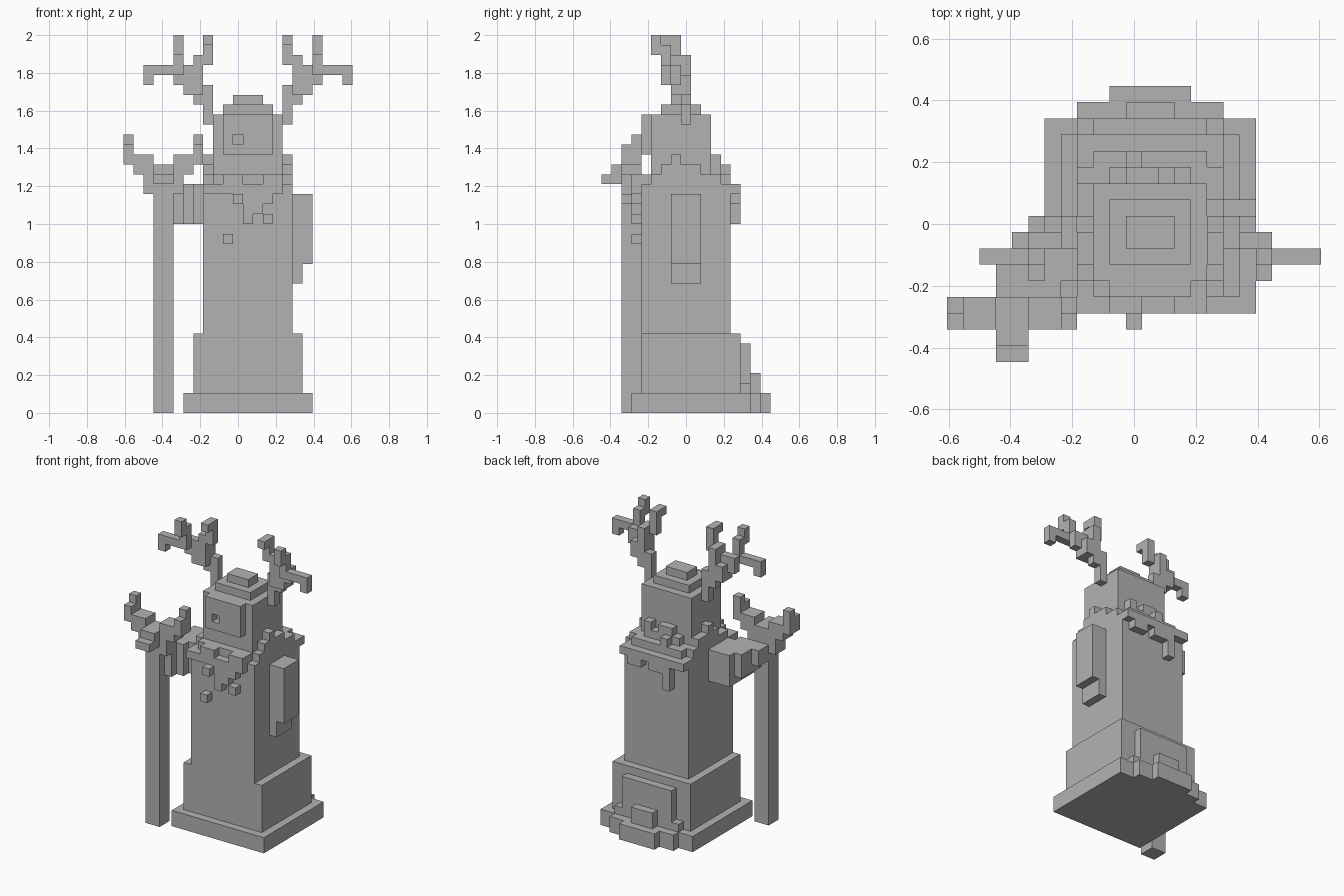
import bpy, bmesh
from itertools import product

cube = bpy.data.objects.get("Cube")
if cube:
    bpy.data.objects.remove(cube)

UNIT = 2 / 38
SIZE_X, SIZE_Y = 23, 17

stone = bpy.data.materials.new("grey stone")
stone.use_nodes = True
GREY = (0.45, 0.45, 0.45, 1)
stone.diffuse_color = GREY
stone.node_tree.nodes["Principled BSDF"].inputs["Base Color"].default_value = GREY


def box(i0, i1, j0, j1, k0, k1):
    return set(product(range(i0, i1), range(j0, j1), range(k0, k1)))


def boxes(*specs):
    return set().union(*(box(*s) for s in specs))


def mirrored(cells):
    return {(24 - i, j, k) for i, j, k in cells}


def build(name, cells):
    """Skin a set of unit blocks with only its outer faces."""
    bm = bmesh.new()
    verts = {}

    def vert(p):
        if p not in verts:
            verts[p] = bm.verts.new(((p[0] - SIZE_X / 2) * UNIT,
                                     (p[1] - SIZE_Y / 2) * UNIT, p[2] * UNIT))
        return verts[p]

    for cell in sorted(cells):
        for axis, side in product(range(3), (0, 1)):
            near = list(cell)
            near[axis] += 2 * side - 1
            if tuple(near) in cells:
                continue
            u, v = (axis + 1) % 3, (axis + 2) % 3
            ring = []
            for a, b in ((0, 0), (1, 0), (1, 1), (0, 1)):
                p = list(cell)
                p[axis] += side
                p[u] += a
                p[v] += b
                ring.append(vert(tuple(p)))
            bm.faces.new(ring if side else ring[::-1])
    bmesh.ops.dissolve_limit(bm, angle_limit=0.01, verts=bm.verts[:], edges=bm.edges[:])
    mesh = bpy.data.meshes.new(name)
    bm.to_mesh(mesh)
    bm.free()
    mesh.materials.append(stone)
    obj = bpy.data.objects.new(name, mesh)
    bpy.context.collection.objects.link(obj)


# Robe: wide hem, skirt and tall torso
build("robe", boxes((6, 19, 3, 15, 0, 2), (7, 18, 4, 14, 2, 8), (8, 17, 4, 13, 8, 23)))

# Train trailing behind the hem
build("robe_train", boxes((8, 17, 15, 16, 0, 2), (10, 15, 16, 17, 0, 2),
                          (9, 16, 14, 15, 2, 7), (8, 9, 14, 15, 2, 3),
                          (16, 17, 14, 15, 2, 3), (11, 14, 15, 16, 2, 4)))

# Hanging arm with its hand
build("left_arm", boxes((17, 19, 7, 10, 15, 22), (17, 18, 7, 10, 13, 15)))

# Raised arm reaching diagonally to the staff
build("right_arm", boxes((7, 8, 5, 9, 19, 23), (6, 7, 4, 9, 19, 23),
                         (5, 6, 3, 9, 19, 23), (4, 5, 4, 8, 20, 23),
                         (3, 4, 4, 6, 21, 23)))

# Staff with a branching head
build("staff", boxes((3, 5, 2, 4, 0, 22), (2, 6, 2, 4, 22, 24), (1, 7, 2, 4, 24, 25),
                     (0, 3, 2, 4, 25, 26), (5, 8, 2, 4, 25, 26),
                     (0, 1, 2, 4, 26, 27), (7, 8, 2, 4, 26, 27),
                     (0, 1, 3, 4, 27, 28), (7, 8, 3, 4, 27, 28),
                     (3, 5, 1, 2, 23, 25), (3, 5, 0, 1, 23, 24)))

# Head with a raised face plate, one sunken eye and a stepped crown
head = boxes((9, 16, 5, 11, 23, 30), (10, 15, 4, 5, 26, 30), (10, 15, 6, 10, 30, 31),
             (11, 14, 7, 9, 31, 32))
build("head", head - box(11, 12, 4, 5, 27, 28))

# Ragged collar around the neck
build("collar", boxes((8, 17, 5, 12, 23, 24), (9, 16, 4, 5, 23, 24), (9, 16, 12, 13, 23, 24),
                      (16, 17, 6, 10, 24, 25), (16, 17, 7, 8, 25, 26),
                      (8, 9, 7, 11, 24, 25), (8, 9, 8, 9, 25, 26),
                      (10, 15, 11, 12, 24, 25), (11, 13, 11, 12, 25, 26),
                      (14, 15, 11, 12, 25, 26), (11, 12, 12, 13, 24, 25)))

# Collar tufts and beads over the chest
build("front_tufts", boxes((8, 10, 3, 4, 22, 23), (10, 12, 3, 4, 22, 24), (12, 14, 3, 4, 20, 23),
                           (12, 13, 3, 4, 19, 20), (14, 16, 3, 4, 22, 24),
                           (11, 12, 2, 4, 21, 22), (14, 15, 3, 4, 21, 22),
                           (14, 15, 3, 4, 19, 20), (10, 11, 3, 4, 17, 18)))

# Collar tufts hanging down the back
build("back_tufts", boxes((8, 17, 13, 14, 22, 23), (10, 13, 13, 14, 21, 22),
                          (10, 11, 13, 14, 19, 21), (14, 16, 13, 14, 21, 22)))

# Branching antlers
antler = boxes((8, 9, 8, 9, 29, 31), (7, 9, 8, 9, 31, 33), (6, 8, 7, 9, 32, 34),
               (5, 7, 7, 8, 33, 35), (2, 6, 6, 7, 34, 35), (2, 3, 6, 7, 33, 34),
               (5, 6, 6, 7, 35, 37), (5, 6, 5, 6, 36, 38),
               (7, 8, 7, 9, 33, 36), (8, 9, 7, 8, 35, 38), (8, 9, 6, 7, 37, 38))
build("right_antler", antler)
build("left_antler", mirrored(antler))
